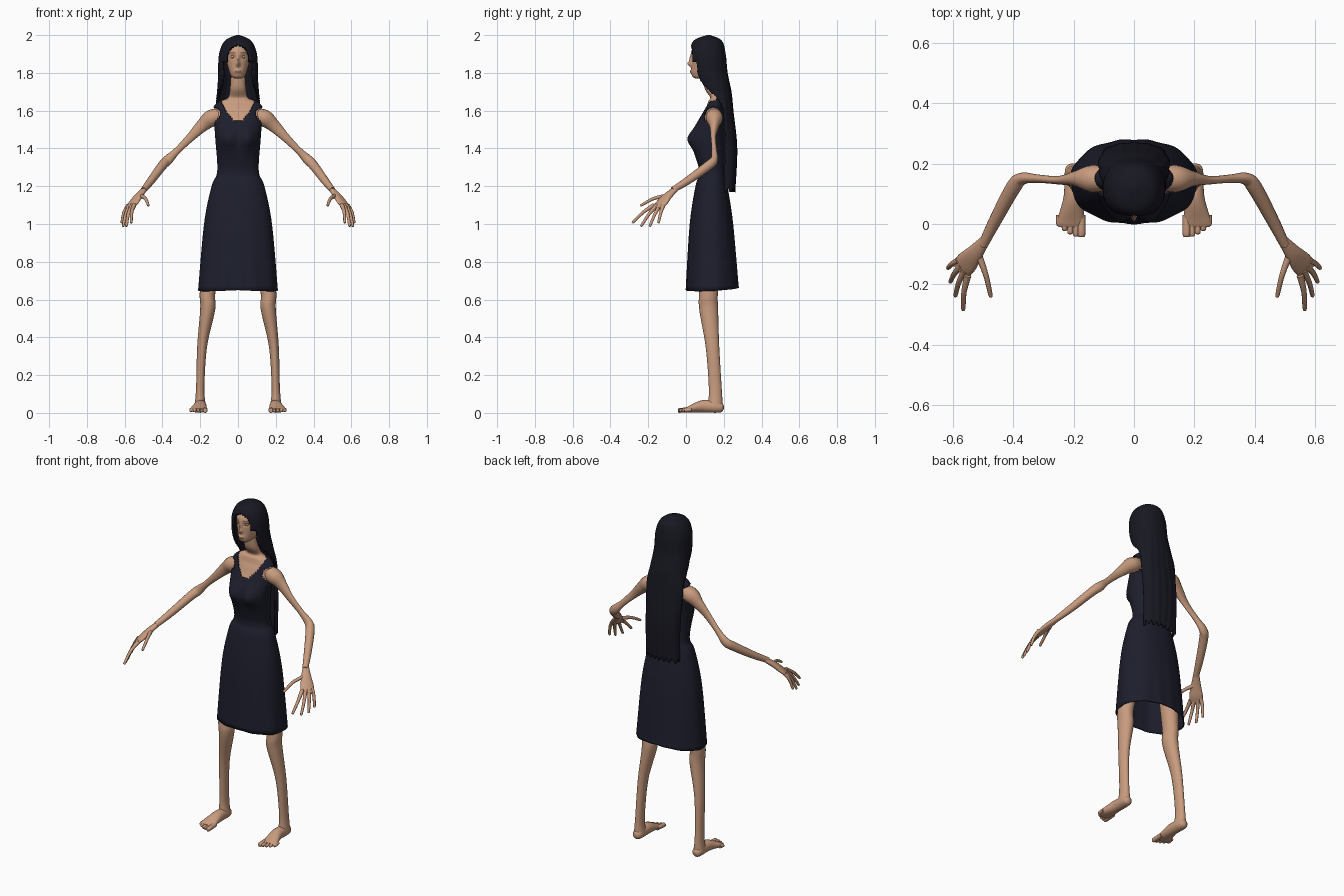
import bpy, bmesh
from math import sin, cos, pi, exp, radians, atan2, copysign
from mathutils import Vector

cube = bpy.data.objects.get("Cube")
if cube:
    bpy.data.objects.remove(cube)


def material(name, red, green, blue):
    made = bpy.data.materials.new(name)
    made.use_nodes = True
    color = (red, green, blue, 1)
    made.diffuse_color = color
    made.node_tree.nodes["Principled BSDF"].inputs["Base Color"].default_value = color
    return made


SKIN = material("skin", .58, .33, .21)
DRESS = material("dark_navy_cloth", .012, .013, .025)
HAIR = material("black_hair", .009, .009, .016)
BROWN = material("soft_brown", .3, .14, .09)
UP, SIDEWAYS, BACKWARD = Vector((0, 0, 1)), Vector((1, 0, 0)), Vector((0, 1, 0))


def spline(keys, steps):
    """Smooth curve through tuples of numbers."""
    rows = [keys[0], *keys, keys[-1]]
    for before, start, end, after in zip(rows, rows[1:], rows[2:], rows[3:]):
        for step in range(steps):
            t = step / steps
            ease = t * t * (3 - 2 * t)
            leave, arrive = t * (1 - t) ** 2 / 2, t * t * (t - 1) / 2
            yield [s + (e - s) * ease + (e - b) * leave + (a - s) * arrive
                   for b, s, e, a in zip(before, start, end, after)]
    yield keys[-1]


def tube(name, keys, materials, ref=SIDEWAYS, axis=None, sides=16, steps=6, power=2,
         shape=None, drop=None, paint=None, thickness=0, mirror=False):
    """Skin rings along a path; each key is x, y, z and one or two radii."""
    rings = list(spline([(*key, key[-1])[:5] for key in keys], steps))
    centres = [Vector(ring[:3]) for ring in rings]
    bm = bmesh.new()
    loops = []
    for i, (centre, ring) in enumerate(zip(centres, rings)):
        ahead = axis or (centres[min(i + 1, len(rings) - 1)] - centres[max(i - 1, 0)]).normalized()
        across = (ref - ahead * ref.dot(ahead)).normalized()
        other = ahead.cross(across)
        loop = []
        for k in range(sides):
            angle = 2 * pi * k / sides
            c, s = (copysign(abs(v) ** (2 / power), v) for v in (cos(angle), sin(angle)))
            point = centre + across * (c * ring[3]) + other * (s * ring[4])
            loop.append(bm.verts.new(shape(point) if shape else point))
        loops.append(loop)
    for low, high in zip(loops, loops[1:]):
        for k in range(sides):
            bm.faces.new((low[k - 1], low[k], high[k], high[k - 1]))
    bm.faces.new(loops[0])
    bm.faces.new(loops[-1])
    bmesh.ops.recalc_face_normals(bm, faces=bm.faces)
    if drop:
        gone = [f for f in bm.faces if drop(f.calc_center_median(), len(f.verts) > 4)]
        bmesh.ops.delete(bm, geom=gone, context='FACES')
    if paint:
        for face in bm.faces:
            face.material_index = paint(face.calc_center_median())
    mesh = bpy.data.meshes.new(name)
    bm.to_mesh(mesh)
    bm.free()
    part = bpy.data.objects.new(name, mesh)
    bpy.context.collection.objects.link(part)
    for each in materials:
        mesh.materials.append(each)
    bpy.ops.object.select_all(action='DESELECT')
    part.select_set(True)
    bpy.context.view_layer.objects.active = part
    bpy.ops.object.shade_smooth_by_angle(angle=radians(60))
    if mirror:
        part.modifiers.new("mirror", 'MIRROR')
    if thickness:
        shell = part.modifiers.new("thickness", 'SOLIDIFY')
        shell.thickness, shell.offset = thickness, -1


def upright(rows, inset=0):
    """Turn height, half width, front and back into level rings."""
    return [(0, (front + back) / 2, z, width - inset, (back - front) / 2 - inset)
            for z, width, front, back in rows]


def bump(p, x, z, width, height):
    """Soft symmetric bump on the front of a surface."""
    return exp(-((abs(p.x) - x) / width) ** 2 - ((p.z - z) / height) ** 2)


# Outlines shared by the dress and the torso
SKIRT = [(.65, .21, 0, .28), (1, .18, .02, .25)]
BODICE = [(1.2, .14, .05, .22), (1.28, .11, .07, .21), (1.45, .12, .03, .21),
          (1.58, .13, .08, .21), (1.62, .13, .1, .2), (1.65, .1, .11, .2)]
NECK = [(1.67, .06, .12, .19), (1.72, .05, .09, .17), (1.8, .045, .08, .16)]


def bust(p):
    if p.y < .13:
        p.y -= .03 * bump(p, .055, 1.45, .04, .05)
    return p


def drape(p):
    """Bust above, soft folds and an uneven hem below."""
    p = bust(p)
    fold = 1 + .03 * max(0, 1.1 - p.z) * sin(11 * atan2(p.y - .14, p.x))
    p.x, p.y = p.x * fold, .14 + (p.y - .14) * fold
    if p.z < .66:
        p.z += .05 * (p.y - abs(p.x))
    return p


def dress_opening(c, is_cap):
    neckline = c.z > (1.545 if c.y < .16 else 1.6) + 13 * c.x ** 2
    armhole = abs(c.x) > .095 and Vector((c.y - .145, c.z - 1.57)).length < .05
    return is_cap or neckline or armhole


tube("dress", upright(SKIRT + BODICE + NECK[:1]), [DRESS], axis=UP, sides=96, steps=10,
     power=2.2, shape=drape, drop=dress_opening, thickness=.006)
tube("torso_and_neck", upright(BODICE + NECK, inset=.008), [SKIN], axis=UP, sides=48,
     power=2.2, shape=bust)


# Head with modelled nose, eye sockets and lips
def features(p):
    if p.y < .1:
        sockets = .008 * bump(p, .028, 1.885, .014, .011)
        nose_tip = .02 * bump(p, 0, 1.847, .01, .013)
        nose_bridge = .011 * bump(p, 0, 1.87, .008, .02)
        mouth = .008 * bump(p, 0, 1.807, .018, .009)
        p.y += sockets - nose_tip - nose_bridge - mouth
    return p


def face_paint(c):
    lips = abs(c.x) < .016 and abs(c.z - 1.807) < .005
    brows = abs(abs(c.x) - .028) < .014 and abs(c.z - 1.907) < .003
    return int(c.y < .08 and (lips or brows))


HEAD = [(1.77, .02, .05, .08), (1.79, .04, .03, .14), (1.86, .06, .03, .18),
        (1.92, .063, .03, .19), (1.98, .03, .08, .15)]
tube("head", upright(HEAD), [SKIN, BROWN], axis=UP, sides=96, steps=14,
     shape=features, paint=face_paint)
tube("eyelid", [(.028, .048, 1.885 + .01 * sin(a), .01 * cos(a)) for a in (-1.5, -.8, 0, .8, 1.5)],
     [SKIN], axis=UP, steps=2, mirror=True)
tube("lash_line", [(.018, .041, 1.883, .001), (.028, .038, 1.881, .001), (.038, .042, 1.883, .001)],
     [BROWN], ref=UP, sides=6, mirror=True)


# Long straight hair, open around the face and hanging down the back
def strands(p):
    angle = atan2(p.y - .15, p.x)
    wave = 1 + .012 * sin(17 * angle) * min(1, max(0, 6 - 3 * p.z))
    p.x, p.y = p.x * wave, .15 + (p.y - .15) * wave
    if p.z < 1.2:
        p.z += .012 * sin(23 * angle)
    return p


def hair_opening(c, is_cap):
    if is_cap:
        return c.z < 1.9
    around_face = c.y < .1 and (c.x / .062) ** 2 + ((c.z - 1.86) / .088) ** 2 < 1
    front_edge = .055 + .15 / (1 + exp(30 * (c.z - 1.7)))
    return around_face or (c.z < 1.86 and c.y < front_edge)


LOCKS = [(2, .01, .11, .13), (1.97, .07, .04, .19), (1.9, .1, .02, .21), (1.8, .105, .03, .22),
         (1.7, .11, .08, .24), (1.6, .12, .13, .25), (1.4, .11, .17, .27), (1.18, .11, .18, .26)]
tube("hair", upright(LOCKS), [HAIR], axis=UP, sides=96, steps=9, power=2.2,
     shape=strands, drop=hair_opening, thickness=.014)

# Thin arms, reaching out and forward
tube("arm", [(.08, .15, 1.58, .035), (.14, .15, 1.56, .045), (.19, .15, 1.52, .026, .034),
             (.25, .145, 1.46, .014, .023), (.32, .15, 1.39, .014, .018),
             (.37, .15, 1.34, .02, .026), (.4, .12, 1.31, .025), (.46, .01, 1.23, .021),
             (.5, -.07, 1.18, .016)], [SKIN], ref=BACKWARD, mirror=True)

# Hands with four fanned fingers and a thumb
tube("palm", [(.49, -.05, 1.19, .016, .013), (.525, -.095, 1.15, .028, .016),
              (.555, -.13, 1.11, .038, .014), (.575, -.155, 1.085, .032, .008)],
     [SKIN], ref=Vector((.6, .8, 0)), mirror=True)


def finger(name, root, middle, tip):
    end = tip + (tip - middle) * .06
    tube(name, [(*root, .012), (*middle, .009), (*tip, .007), (*end, .002)],
         [SKIN], sides=10, mirror=True)


finger("thumb", Vector((.515, -.1, 1.15)), Vector((.49, -.17, 1.135)), Vector((.475, -.235, 1.1)))
for i, name in enumerate(("index", "middle", "ring", "little")):
    t = i / 3
    root = Vector((.55, -.17, 1.1)).lerp(Vector((.58, -.12, 1.1)), t)
    tip = Vector((.565, -.28, 1.01)).lerp(Vector((.615, -.145, 1.01)), t)
    tip += Vector((.01, 0, -.02)) * sin(pi * t)
    finger(name + "_finger", root, (root + tip) / 2 + Vector((.005, 0, .008)), tip)

# Legs
tube("leg", [(.12, .14, .95, .06), (.16, .12, .65, .042, .05), (.16, .12, .55, .04, .05),
             (.19, .14, .35, .026, .036), (.2, .155, .13, .022, .034), (.2, .155, .04, .03, .04)],
     [SKIN], axis=-UP, sides=24, steps=8, mirror=True)

# Feet and toes
tube("foot", [(.2, .2, .03, .01), (.2, .18, .03, .028), (.2, .09, .035, .033),
              (.21, .01, .018, .045, .016), (.21, -.01, .014, .04, .01)],
     [SKIN], axis=-BACKWARD, sides=24, mirror=True)
for i in range(5):
    x = .174 + .0185 * i
    radius = .0095 if i else .013
    tip = .0022 * i * i - .035
    tube(f"toe_{i + 1}", [(x, .03, .017, radius), (x, tip, .013, radius),
                          (x, tip - .008, .011, radius / 3)],
         [SKIN], axis=-BACKWARD, sides=10, mirror=True)
